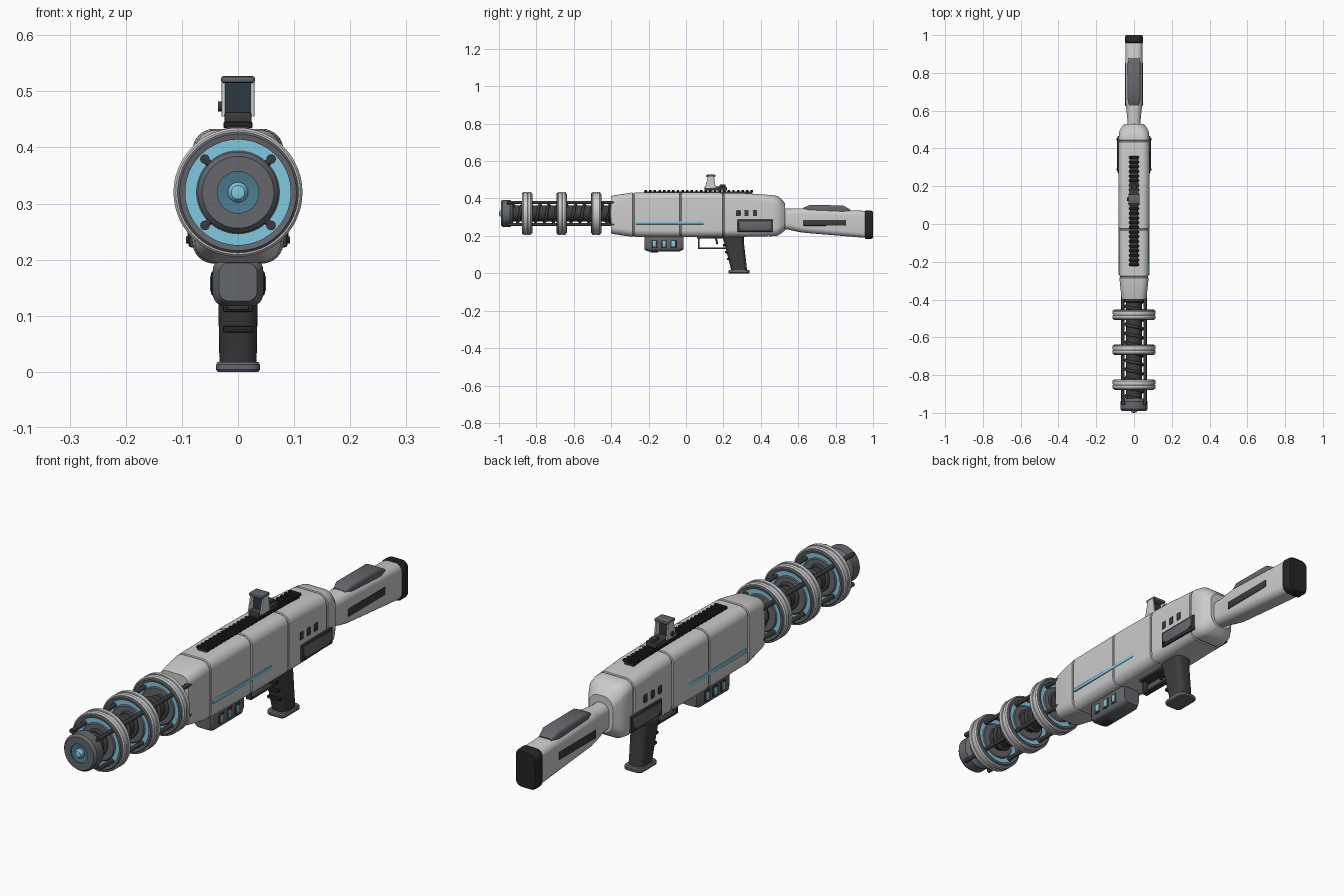
import bpy, bmesh, math
from mathutils import Vector, Matrix

AX = 0.32  # barrel axis height


def mat(name, c):
    m = bpy.data.materials.new(name)
    m.diffuse_color = (*c, 1)
    return m


WHITE = mat("shell_white", (0.72, 0.72, 0.73))
GREY = mat("mid_grey", (0.13, 0.135, 0.15))
DARK = mat("dark_grey", (0.045, 0.045, 0.048))
BLACK = mat("black", (0.018, 0.018, 0.018))
BLUE = mat("glow_blue", (0.22, 0.58, 0.76))
DEEP = mat("deep_blue", (0.07, 0.2, 0.28))
GLASS = mat("glass", (0.025, 0.04, 0.055))
RED = mat("red", (0.6, 0.03, 0.03))


def finish(bm, name, m):
    bmesh.ops.recalc_face_normals(bm, faces=bm.faces)
    me = bpy.data.meshes.new(name)
    bm.to_mesh(me)
    bm.free()
    me.materials.append(m)
    ob = bpy.data.objects.new(name, me)
    bpy.context.collection.objects.link(ob)
    return ob


def box(name, lo, hi, m, bev=0.0, seg=2, rx=0.0):
    bm = bmesh.new()
    bmesh.ops.create_cube(bm, size=1)
    lo, hi = Vector(lo), Vector(hi)
    bmesh.ops.scale(bm, vec=hi - lo, verts=bm.verts)
    if bev:
        bmesh.ops.bevel(bm, geom=bm.edges[:], offset=bev, segments=seg, profile=0.5, affect='EDGES')
    bmesh.ops.rotate(bm, matrix=Matrix.Rotation(rx, 3, 'X'), verts=bm.verts)
    bmesh.ops.translate(bm, vec=(lo + hi) / 2, verts=bm.verts)
    return finish(bm, name, m)


def side_boxes(name, lo, hi, m, bev=0.0):
    """The same box on the right and left sides."""
    box(name + "_right", lo, hi, m, bev)
    box(name + "_left", (-hi[0], lo[1], lo[2]), (-lo[0], hi[1], hi[2]), m, bev)


def loft(name, secs, m, axis='y', seg=6, dx=0.0):
    """Rounded rectangles (position, centre, half width, half height, radius) joined along an axis."""
    bm = bmesh.new()
    rings = []
    for p, c, hw, hh, r in secs:
        r = min(r, hw * 0.98, hh * 0.98)
        ring = []
        for k, (sx, sy) in enumerate(((1, 1), (-1, 1), (-1, -1), (1, -1))):
            for i in range(seg + 1):
                a = math.pi / 2 * (k + i / seg)
                x = dx + sx * (hw - r) + r * math.cos(a)
                v = c + sy * (hh - r) + r * math.sin(a)
                ring.append(bm.verts.new((x, p, v) if axis == 'y' else (x, v, p)))
        rings.append(ring)
    n = len(rings[0])
    for a, b in zip(rings, rings[1:]):
        for i in range(n):
            bm.faces.new((a[i], a[(i + 1) % n], b[(i + 1) % n], b[i]))
    bm.faces.new(rings[0])
    bm.faces.new(rings[-1])
    return finish(bm, name, m)


def lathe(name, prof, m, y=0.0, seg=48):
    """Closed (radius, y) profile turned about the barrel axis."""
    bm = bmesh.new()
    rings = [[bm.verts.new((r * math.sin(t), y + py, AX + r * math.cos(t))) for r, py in prof]
             for t in (2 * math.pi * i / seg for i in range(seg))]
    n = len(prof)
    for i in range(seg):
        a, b = rings[i], rings[(i + 1) % seg]
        for j in range(n):
            bm.faces.new((a[j], a[(j + 1) % n], b[(j + 1) % n], b[j]))
    bmesh.ops.remove_doubles(bm, verts=bm.verts, dist=1e-6)
    return finish(bm, name, m)


def rod(name, a, b, r, m, seg=16):
    a, b = Vector(a), Vector(b)
    bm = bmesh.new()
    bmesh.ops.create_cone(bm, cap_ends=True, segments=seg, radius1=r, radius2=r, depth=(b - a).length)
    q = (b - a).to_track_quat('Z', 'Y').to_matrix().to_4x4()
    bm.transform(Matrix.Translation((a + b) / 2) @ q)
    return finish(bm, name, m)


def tube(name, pts, r, m, res=3):
    cu = bpy.data.curves.new(name, 'CURVE')
    cu.dimensions = '3D'
    cu.bevel_depth, cu.bevel_resolution, cu.use_fill_caps = r, res, True
    s = cu.splines.new('POLY')
    s.points.add(len(pts) - 1)
    for p, q in zip(s.points, pts):
        p.co = (*q, 1)
    cu.materials.append(m)
    ob = bpy.data.objects.new(name, cu)
    bpy.context.collection.objects.link(ob)


# Main shell, with recessed seams
keys = [(-0.40, 0.313, 0.064, 0.100, 0.035), (-0.385, 0.313, 0.067, 0.104, 0.036),
        (-0.29, 0.313, 0.077, 0.118, 0.038), (0.0, 0.313, 0.081, 0.120, 0.038),
        (0.30, 0.312, 0.082, 0.117, 0.038), (0.46, 0.308, 0.081, 0.110, 0.040),
        (0.49, 0.307, 0.078, 0.106, 0.042), (0.51, 0.305, 0.068, 0.092, 0.044),
        (0.53, 0.302, 0.052, 0.072, 0.042)]


def at(y, inset=0.0):
    for a, b in zip(keys, keys[1:]):
        if a[0] <= y <= b[0]:
            t = (y - a[0]) / (b[0] - a[0])
            s = [p + (q - p) * t for p, q in zip(a, b)]
            return (y, s[1], s[2] - inset, s[3] - inset, s[4] - inset)


secs = list(keys)
for s in (-0.28, -0.03, 0.20, 0.44):
    secs += [at(s - 0.005), at(s - 0.003, 0.004), at(s + 0.003, 0.004), at(s + 0.005)]
loft("body_shell", sorted(secs), WHITE, seg=8)

# Barrel core, coil, muzzle and collar
lathe("barrel_core", [(0, -0.95), (0.042, -0.95), (0.042, -0.38), (0, -0.38)], DARK)
tube("barrel_coil", [(0.045 * math.cos(t), -0.935 + 0.0475 * t / (2 * math.pi), AX + 0.045 * math.sin(t))
                     for t in (2 * math.pi * i / 24 for i in range(24 * 11 + 1))], 0.008, DARK, 2)
lathe("body_collar", [(0, -0.415), (0.055, -0.415), (0.06, -0.41), (0.06, -0.38), (0, -0.38)], DARK)
lathe("muzzle", [(0.037, -0.965), (0.037, -0.99), (0.064, -0.99), (0.072, -0.98), (0.072, -0.94),
                 (0.06, -0.925), (0, -0.925), (0, -0.965)], GREY)
lathe("muzzle_bore", [(0, -0.965), (0, -0.978), (0.037, -0.985), (0.037, -0.965)], DEEP)
lathe("muzzle_lens", [(0, -0.97), (0, -1.0), (0.012, -0.998), (0.018, -0.99), (0.018, -0.97)], BLUE)

# Three energy rings
for i, y in enumerate((-0.85, -0.665, -0.48)):
    n = f"ring_{i + 1}_"
    lathe(n + "rim", [(0.106, -0.023), (0.111, -0.023), (0.115, -0.018), (0.115, -0.004), (0.112, -0.003),
                      (0.112, 0.003), (0.115, 0.004), (0.115, 0.018), (0.111, 0.023), (0.106, 0.023)], WHITE, y)
    lathe(n + "band", [(0.094, -0.026), (0.104, -0.028), (0.108, -0.024), (0.108, 0.024),
                       (0.104, 0.028), (0.094, 0.026)], GREY, y)
    lathe(n + "glow", [(0.070, -0.018), (0.096, -0.018), (0.096, 0.018), (0.070, 0.018)], BLUE, y)
    lathe(n + "hub", [(0.04, -0.022), (0.070, -0.022), (0.074, -0.018), (0.074, 0.018),
                      (0.070, 0.022), (0.04, 0.022)], GREY, y)

# Four guide rods
for i, (sx, sz) in enumerate(((1, 1), (-1, 1), (-1, -1), (1, -1))):
    x, z = 0.059 * sx, AX + 0.059 * sz
    rod(f"guide_rod_{i + 1}", (x, -0.955, z), (x, -0.38, z), 0.0085, DARK)
    rod(f"rod_mount_{i + 1}", (x * 0.6, -0.95, AX + (z - AX) * 0.6), (x, -0.95, z), 0.006, DARK)

# Stock
loft("stock", [(0.51, 0.292, 0.036, 0.055, 0.032), (0.55, 0.289, 0.035, 0.056, 0.032),
               (0.60, 0.284, 0.040, 0.063, 0.032), (0.64, 0.282, 0.044, 0.066, 0.030),
               (0.95, 0.262, 0.045, 0.072, 0.028), (0.965, 0.261, 0.043, 0.070, 0.028)], WHITE)
loft("butt_pad", [(0.958, 0.26, 0.045, 0.074, 0.028), (0.963, 0.26, 0.048, 0.077, 0.03),
                  (0.990, 0.259, 0.048, 0.076, 0.03), (1.0, 0.259, 0.042, 0.070, 0.026)], BLACK)
loft("cheek_pad", [(0.628, 0.340, 0.026, 0.010, 0.009), (0.66, 0.345, 0.035, 0.020, 0.014),
                   (0.84, 0.339, 0.036, 0.024, 0.014), (0.878, 0.333, 0.028, 0.008, 0.007)], GREY)
side_boxes("stock_slot", (0.036, 0.625, 0.254), (0.047, 0.855, 0.286), DARK, 0.003)

# Side details of the shell
side_boxes("light_strip", (0.07, -0.27, 0.262), (0.083, 0.095, 0.277), BLUE, 0.002)
side_boxes("side_panel", (0.07, 0.272, 0.222), (0.088, 0.465, 0.287), DARK, 0.004)
side_boxes("panel_cover", (0.07, 0.282, 0.232), (0.090, 0.455, 0.277), GREY, 0.002)
for i in range(3):
    y = 0.279 + 0.045 * i
    side_boxes(f"port_{i + 1}", (0.07, y - 0.012, 0.305), (0.085, y + 0.012, 0.339), DARK, 0.005)
for y in (0.289, 0.449):
    rod("panel_bolt", (-0.093, y, 0.235), (0.093, y, 0.235), 0.006, DARK, 12)

# Under-barrel power pack
loft("power_pack", [(-0.222, 0.160, 0.034, 0.034, 0.018), (-0.205, 0.160, 0.045, 0.043, 0.022),
                    (-0.035, 0.160, 0.045, 0.043, 0.022), (-0.014, 0.163, 0.036, 0.036, 0.018)], GREY)
box("pack_foot", (-0.02, -0.19, 0.11), (0.02, -0.15, 0.125), DARK, 0.003)
for i in range(3):
    y = -0.168 + 0.05 * i
    side_boxes(f"pack_frame_{i + 1}", (0.035, y - 0.017, 0.135), (0.048, y + 0.017, 0.180), DARK, 0.005)
    side_boxes(f"pack_light_{i + 1}", (0.035, y - 0.010, 0.142), (0.050, y + 0.010, 0.173), BLUE, 0.004)

# Grip with finger ridges and base
loft("grip", [(0.205, 0.250, 0.037, 0.060, 0.025), (0.17, 0.256, 0.036, 0.053, 0.025),
              (0.012, 0.285, 0.033, 0.042, 0.025)], DARK, 'z')
loft("grip_base", [(0.0, 0.283, 0.036, 0.054, 0.016), (0.004, 0.283, 0.039, 0.057, 0.018),
                   (0.013, 0.283, 0.039, 0.057, 0.018), (0.018, 0.283, 0.036, 0.053, 0.016)], GREY, 'z')
for i in range(3):
    z, y = 0.15 - 0.037 * i, 0.204 + 0.0105 * i
    box(f"finger_ridge_{i + 1}", (-0.027, y - 0.007, z - 0.006), (0.027, y + 0.03, z + 0.006), BLACK, 0.003)

# Trigger and guard
box("guard_front", (-0.012, 0.064, 0.132), (0.012, 0.073, 0.20), DARK, 0.002)
box("guard_bar", (-0.012, 0.064, 0.130), (0.012, 0.215, 0.139), DARK, 0.002)
box("guard_mount", (-0.022, 0.058, 0.185), (0.022, 0.21, 0.20), DARK, 0.003)
box("trigger", (-0.006, 0.158, 0.155), (0.006, 0.168, 0.195), BLACK, 0.002, rx=0.2)

# Top rail with teeth
box("rail_base", (-0.020, -0.225, 0.418), (0.020, 0.355, 0.438), DARK, 0.002)
for i in range(24):
    y = -0.222 + 0.0247 * i
    box(f"rail_tooth_{i + 1}", (-0.026, y, 0.434), (0.026, y + 0.013, 0.446), BLACK, 0.002, 1)

# Reflex sight
box("sight_base", (-0.024, 0.098, 0.442), (0.024, 0.218, 0.463), DARK, 0.004)
for s in (1, -1):
    loft("sight_wall_" + ("right" if s > 0 else "left"),
         [(0.455, 0.130, 0.0035, 0.029, 0.002), (0.518, 0.134, 0.0035, 0.016, 0.002)],
         WHITE, 'z', seg=2, dx=0.026 * s)
box("sight_hood", (-0.030, 0.108, 0.515), (0.030, 0.157, 0.527), GREY, 0.004)
box("sight_glass", (-0.023, 0.129, 0.460), (0.023, 0.134, 0.518), GLASS)
box("sight_emitter", (-0.012, 0.182, 0.460), (0.012, 0.212, 0.476), DARK, 0.003)
box("sight_dot", (-0.005, 0.178, 0.465), (0.005, 0.184, 0.473), RED)
rod("sight_knob", (-0.036, 0.13, 0.473), (-0.024, 0.13, 0.473), 0.009, DARK)

# Smooth curved surfaces, keep hard edges
meshes = [o for o in bpy.context.scene.objects if o.type == 'MESH']
for o in meshes:
    o.select_set(True)
bpy.context.view_layer.objects.active = meshes[0]
bpy.ops.object.shade_smooth_by_angle(angle=math.radians(35))
